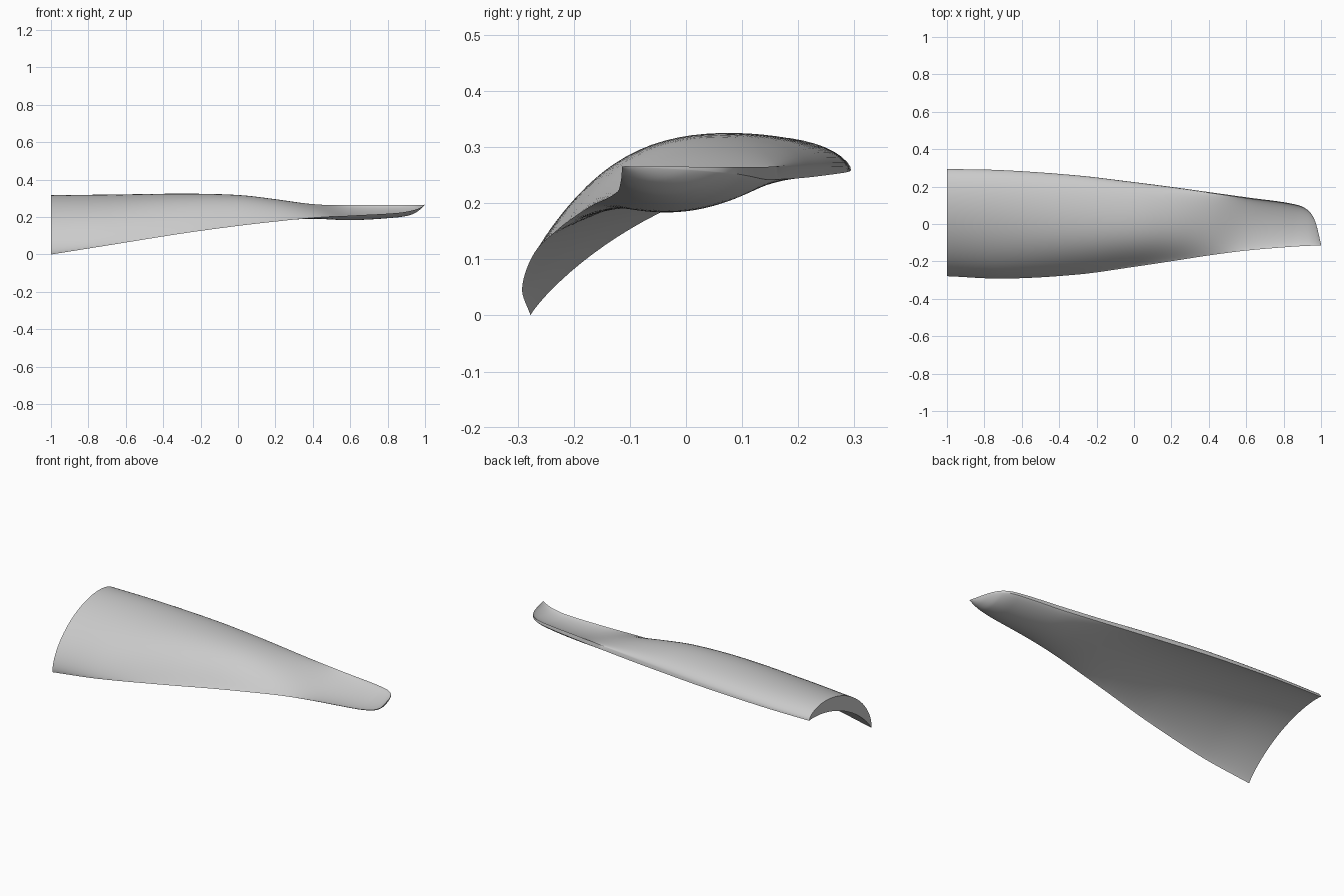
import bpy
import bmesh
from mathutils import Vector

cube = bpy.data.objects.get("Cube")
if cube:
    bpy.data.objects.remove(cube, do_unlink=True)

grey = bpy.data.materials.new("satin grey")
grey.use_nodes = True
grey.diffuse_color = (0.6, 0.6, 0.6, 1)
grey.node_tree.nodes["Principled BSDF"].inputs["Base Color"].default_value = (0.6, 0.6, 0.6, 1)

# Blade stations: x, leading edge y z, trailing edge y z, upper and lower camber,
# leading sharpness, trailing edge thickness
STATIONS = [
    (-1.0, -.277, 0, .293, .265, .152, .07, .65, .008),
    (-.7, -.292, .048, .286, .265, .14, .064, .8, .011),
    (-.3, -.27, .112, .257, .265, .126, .044, 1.1, .015),
    (0, -.229, .153, .221, .264, .103, .018, 1.2, .018),
    (.2, -.199, .176, .195, .264, .068, -.004, 1.2, .02),
    (.4, -.168, .196, .167, .265, .022, -.028, 1, .022),
    (.6, -.142, .208, .139, .265, -.02, -.048, .8, .022),
    (.85, -.121, .222, .105, .265, -.025, -.042, .7, .015),
    (.93, -.117, .235, .073, .265, -.018, -.034, .7, .01),
    (.97, -.115, .248, .01, .265, -.008, -.018, .7, .005),
    (1.0, -.114, .265, -.109, .266, 0, 0, .7, 0),
]
STEPS, ACROSS = 8, 32


def slope(i):
    """Smooth tangent of the station values along x."""
    a, b = STATIONS[max(i - 1, 0)], STATIONS[min(i + 1, len(STATIONS) - 1)]
    return [(q - p) / (b[0] - a[0]) for p, q in zip(a, b)]


def blend(i, t):
    """Cubic blend between two neighbouring stations."""
    a, b = STATIONS[i], STATIONS[i + 1]
    d = b[0] - a[0]
    s = t * t * (3 - 2 * t)
    u, v = t * (1 - t) ** 2 * d, t * t * (t - 1) * d
    return [p + (q - p) * s + m * u + n * v
            for p, q, m, n in zip(a, b, slope(i), slope(i + 1))]


def section(values):
    """Closed crescent: over the top and back along the underside."""
    x, ya, za, yb, zb, upper, lower, lead, edge = values
    a, b = Vector((x, ya, za)), Vector((x, yb, zb))
    chord = (b - a).normalized()
    normal = Vector((0, -chord.z, chord.y))
    points = []
    for k in range(2 * ACROSS):
        top = k <= ACROSS
        f = k / ACROSS if top else 2 - k / ACROSS
        t = f * f * (3 - 2 * f)
        bulge = max(4 * t * (1 - t), 0)
        if top:
            height = upper * bulge ** (lead + (.6 - lead) * t)
        else:
            height = lower * bulge ** .85 - edge * t ** 3
        points.append(a.lerp(b, t) + normal * height)
    return points


# Twisted blade lofted from root to upturned tip
bm = bmesh.new()
rows = [blend(i, j / STEPS) for i in range(len(STATIONS) - 1) for j in range(STEPS)]
rows.append(STATIONS[-1])
rings = [[bm.verts.new(p) for p in section(r)] for r in rows]
for r, s in zip(rings, rings[1:]):
    for k in range(len(r)):
        n = (k + 1) % len(r)
        bm.faces.new((r[k], r[n], s[n], s[k]))

# Flat root face, bridged between the upper and lower curves
root = rings[0]
for k in range(ACROSS):
    quad = [root[k], root[k + 1], root[-k - 1], root[-k]]
    bm.faces.new(list(dict.fromkeys(quad)))
bmesh.ops.remove_doubles(bm, verts=rings[-1], dist=.0005)
bmesh.ops.recalc_face_normals(bm, faces=bm.faces)

mesh = bpy.data.meshes.new("blade")
bm.to_mesh(mesh)
bm.free()
blade = bpy.data.objects.new("blade", mesh)
bpy.context.collection.objects.link(blade)
mesh.materials.append(grey)
bpy.context.view_layer.objects.active = blade
blade.select_set(True)
bpy.ops.object.shade_smooth_by_angle(angle=.7)
